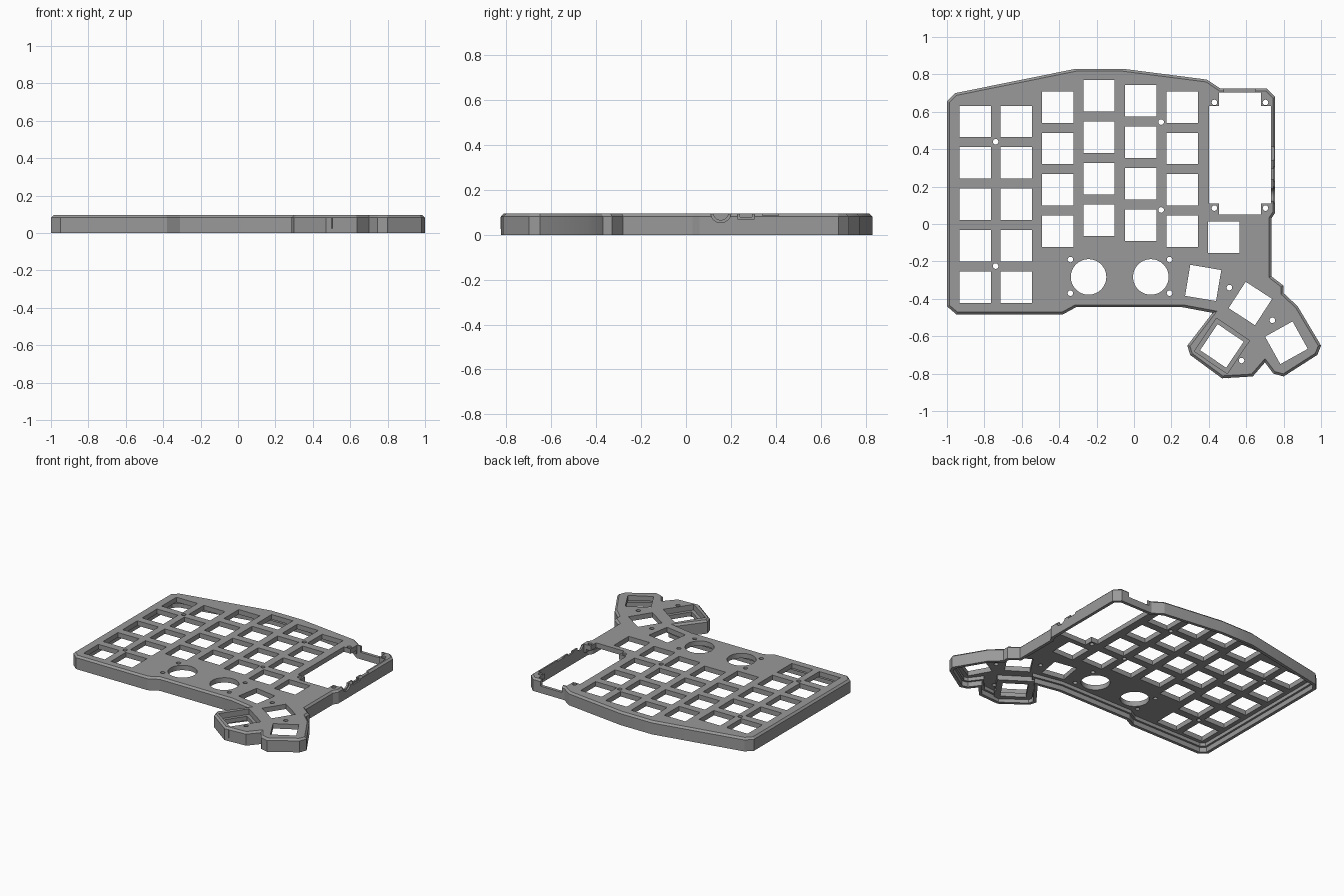
import bpy, bmesh, math
from mathutils import Vector

if "Cube" in bpy.data.objects:
    bpy.data.objects.remove(bpy.data.objects["Cube"])

H = 0.095          # case height
PLATE = 0.06       # underside of the switch plate
KEY = 0.168        # switch opening

grey = bpy.data.materials.new("grey plastic")
grey.diffuse_color = (0.32, 0.32, 0.32, 1)
grey.use_nodes = True
grey.node_tree.nodes["Principled BSDF"].inputs["Base Color"].default_value = grey.diffuse_color

outline = [(-1, .655), (-.955, .7), (-.31, .83), (-.06, .83), (.39, .772), (.46, .725),
           (.71, .725), (.755, .68), (.755, .06), (.735, .03), (.735, -.28), (.80, -.33),
           (.80, -.37), (.875, -.44), (1, -.65), (.98, -.70), (.80, -.815), (.745, -.80),
           (.70, -.74), (.635, -.815), (.47, -.825), (.30, -.70), (.285, -.65), (.42, -.475),
           (.26, -.445), (-.31, -.445), (-.38, -.483), (-.95, -.483), (-1, -.44)][::-1]


def inset(pts, d):
    """Offset a counter-clockwise polygon inward by d."""
    out = []
    for i, p in enumerate(pts):
        p = Vector(p)
        a = (p - Vector(pts[i - 1])).normalized()
        b = (Vector(pts[(i + 1) % len(pts)]) - p).normalized()
        n1, n2 = Vector((-a.y, a.x)), Vector((-b.y, b.x))
        out.append(p + (n1 + n2) * d / (1 + n1.dot(n2)))
    return out


def rect(cx, cy, w, h=None, deg=0):
    h = h or w
    c, s = math.cos(math.radians(deg)), math.sin(math.radians(deg))
    return [(cx + x * w / 2 * c - y * h / 2 * s, cy + x * w / 2 * s + y * h / 2 * c)
            for x, y in ((-1, -1), (1, -1), (1, 1), (-1, 1))]


def circle(cx, cy, r, n=32):
    return [(cx + r * math.cos(2 * math.pi * i / n), cy + r * math.sin(2 * math.pi * i / n))
            for i in range(n)]


def loft(name, stacks, axis="z"):
    """Each stack is a list of (polygon, level) rings closed into one solid."""
    bm = bmesh.new()
    for stack in stacks:
        rings = []
        for pts, k in stack:
            rings.append([bm.verts.new((p[0], p[1], k) if axis == "z" else (k, p[0], p[1]))
                          for p in pts])
        n = len(rings[0])
        bm.faces.new(rings[0][::-1])
        bm.faces.new(rings[-1])
        for lo, hi in zip(rings, rings[1:]):
            for i in range(n):
                j = (i + 1) % n
                bm.faces.new((lo[i], lo[j], hi[j], hi[i]))
    bmesh.ops.recalc_face_normals(bm, faces=bm.faces)
    me = bpy.data.meshes.new(name)
    bm.to_mesh(me)
    bm.free()
    me.materials.append(grey)
    ob = bpy.data.objects.new(name, me)
    bpy.context.collection.objects.link(ob)
    return ob


def prisms(name, polys, z0, z1, axis="z"):
    return loft(name, [[(p, z0), (p, z1)] for p in polys], axis)


def boolean(ob, tool, op="DIFFERENCE"):
    m = ob.modifiers.new(tool.name, "BOOLEAN")
    m.operation, m.solver, m.object = op, "EXACT", tool
    bpy.context.view_layer.update()
    me = bpy.data.meshes.new_from_object(ob.evaluated_get(bpy.context.evaluated_depsgraph_get()))
    ob.modifiers.clear()
    ob.data = me
    bpy.data.objects.remove(tool)


# Outer shell with a chamfered top edge
case = loft("keyboard_case", [[(outline, 0), (outline, H - .013), (inset(outline, .013), H)]])

# Underside cavity with a ledge for the bottom cover
wide, narrow = inset(outline, .022), inset(outline, .036)
boolean(case, loft("cavity", [[(wide, -.1), (wide, .035), (narrow, .0351), (narrow, PLATE)]]))

# Sunken switch frame in the thumb cluster
sunk = (.47, -.652)
boolean(case, prisms("thumb_frame", [rect(*sunk, .25, deg=-34)], .025, .08), "UNION")
boolean(case, prisms("thumb_pocket", [rect(*sunk, .213, deg=-34)], .055, .2))

# Switch openings: staggered columns (x, top y, count), then thumb keys
columns = [(-.848, .548, 5), (-.63, .548, 5), (-.407, .625, 4), (-.187, .685, 4),
           (.035, .658, 4), (.257, .625, 4), (.479, -.07, 1)]
holes = [rect(x, y - .2215 * i, KEY) for x, y, n in columns for i in range(n)]
holes += [rect(x, y, KEY, deg=a) for x, y, a in
          ((.37, -.315, -9.5), (.622, -.425, -33), (*sunk, -34), (.815, -.635, 29))]
# Rotary knob openings and screw holes
holes += [circle(x, -.283, .095, 48) for x in (-.243, .09)]
screws = [(-.74, .44), (-.74, -.225), (.145, .545), (.145, .075), (-.34, -.19), (-.34, -.37),
          (.19, -.19), (.19, -.37), (.51, -.34), (.74, -.515), (.575, -.73),
          (.43, .65), (.703, .65), (.43, .085), (.703, .085)]
holes += [circle(x, y, .015, 16) for x, y in screws]
boolean(case, prisms("plate_holes", holes, -.1, .2))

# Controller bay, leaving a screw tab in each corner
bay = [(.455, .05), (.68, .05), (.68, .11), (.732, .11), (.732, .63), (.68, .63),
       (.68, .703), (.455, .703), (.455, .63), (.40, .63), (.40, .11), (.455, .11)]
boolean(case, prisms("controller_bay", [bay], -.1, .2))

# Cable notch in the back wall
boolean(case, prisms("cable_notch", [rect(.565, .72, .17, .1)], .05, .2))

# Side ports: outer recesses, then openings through the wall
boolean(case, prisms("port_recess", [circle(.155, .1, .046), rect(.267, .11, .075, .08)],
                     .745, .8, "x"))
boolean(case, prisms("port_holes", [circle(.155, .1, .034), rect(.267, .12, .055, .08),
                                    rect(.376, .125, .07, .08)], .715, .8, "x"))

# Smooth the round openings while keeping edges sharp
bpy.ops.object.select_all(action="DESELECT")
case.select_set(True)
bpy.context.view_layer.objects.active = case
bpy.ops.object.shade_smooth_by_angle(angle=math.radians(20))
